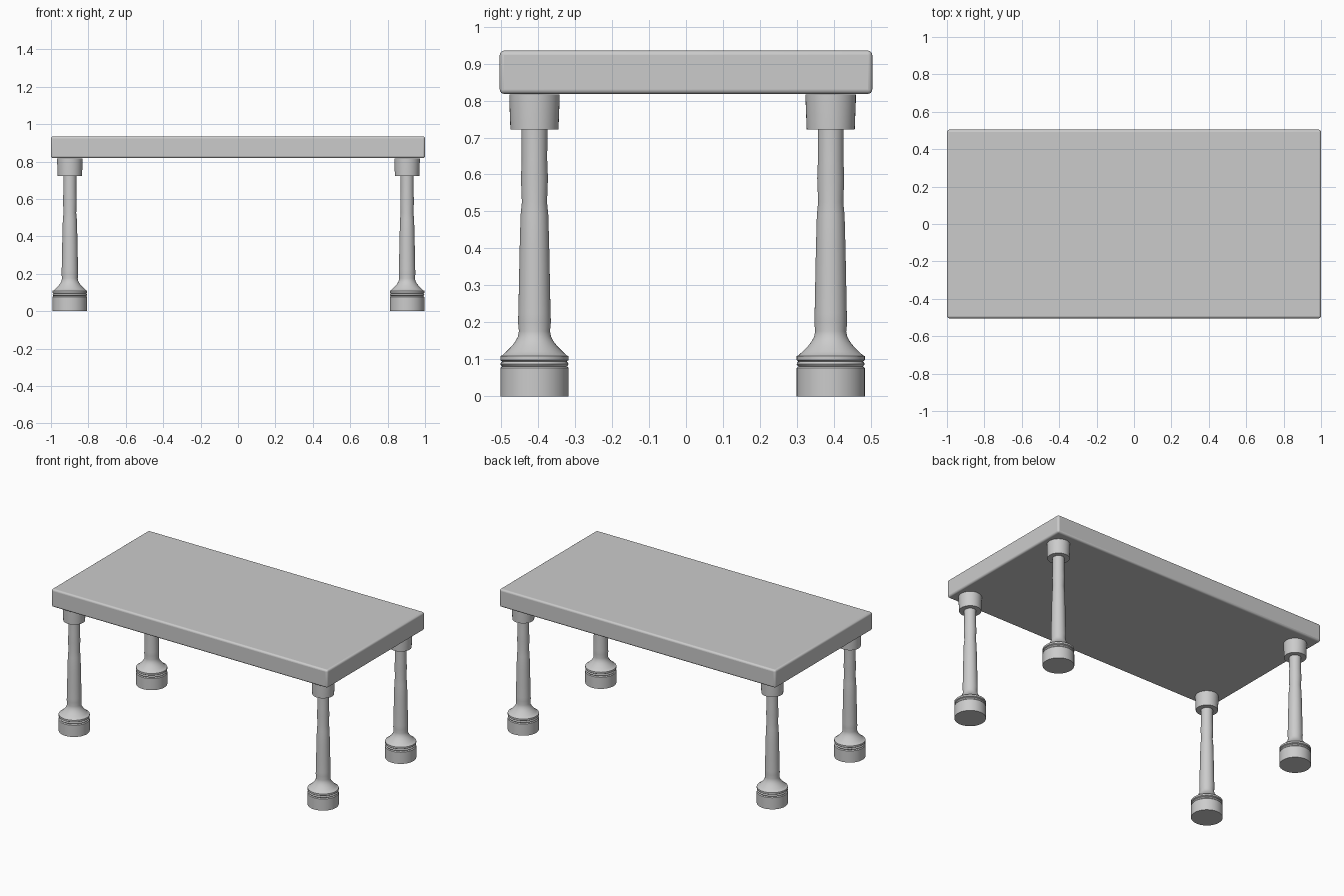
import bpy, bmesh
from math import cos, sin, pi, radians

if "Cube" in bpy.data.objects:
    bpy.data.objects.remove(bpy.data.objects["Cube"])

SIDES = 40


def finish(name, bm):
    mesh = bpy.data.meshes.new(name)
    bmesh.ops.recalc_face_normals(bm, faces=bm.faces)
    bm.to_mesh(mesh)
    bm.free()
    obj = bpy.data.objects.new(name, mesh)
    bpy.context.collection.objects.link(obj)
    return obj


def smooth(obj):
    bpy.ops.object.select_all(action='DESELECT')
    obj.select_set(True)
    bpy.context.view_layer.objects.active = obj
    bpy.ops.object.shade_smooth_by_angle(angle=radians(35))


def lathe(name, profile, x, y):
    """Turned solid from (radius, height) pairs, capped at both ends."""
    bm = bmesh.new()
    rings = [[bm.verts.new((x + r * cos(2 * pi * i / SIDES), y + r * sin(2 * pi * i / SIDES), z))
              for i in range(SIDES)] for r, z in profile]
    for low, high in zip(rings, rings[1:]):
        for i in range(SIDES):
            j = (i + 1) % SIDES
            bm.faces.new((low[i], low[j], high[j], high[i]))
    bm.faces.new(rings[0][::-1])
    bm.faces.new(rings[-1])
    obj = finish(name, bm)
    smooth(obj)
    return obj


# Table top: slab with softly rounded edges
bm = bmesh.new()
bmesh.ops.create_cube(bm, size=1)
for v in bm.verts:
    v.co = (v.co.x * 2.0, v.co.y * 1.008, 0.8765 + v.co.z * 0.117)
top = finish("table_top", bm)
bevel = top.modifiers.new("rounded_edges", 'BEVEL')
bevel.width = 0.012
bevel.segments = 4
smooth(top)

# Turned leg profiles: foot with grooved rings, flare, shaft; then collar
foot_and_shaft = [
    (0.0925, 0.0), (0.0925, 0.076), (0.090, 0.079), (0.087, 0.081),
    (0.090, 0.083), (0.0922, 0.087), (0.090, 0.092), (0.087, 0.094),
    (0.090, 0.096), (0.0925, 0.098), (0.0925, 0.109), (0.088, 0.110),
    (0.076, 0.121), (0.062, 0.135), (0.052, 0.148), (0.045, 0.161),
    (0.042, 0.176), (0.0445, 0.200), (0.0435, 0.225), (0.042, 0.300),
    (0.040, 0.400), (0.0375, 0.490), (0.034, 0.525), (0.0365, 0.590),
    (0.0345, 0.640), (0.035, 0.730)]
collar = [(0.065, 0.722), (0.068, 0.800), (0.068, 0.816)]

# Four legs
for side, x in (("left", -0.899), ("right", 0.904)):
    for end, y in (("front", -0.410), ("back", 0.3915)):
        lathe(f"{end}_{side}_leg", foot_and_shaft, x, y)
        lathe(f"{end}_{side}_collar", collar, x, y)
